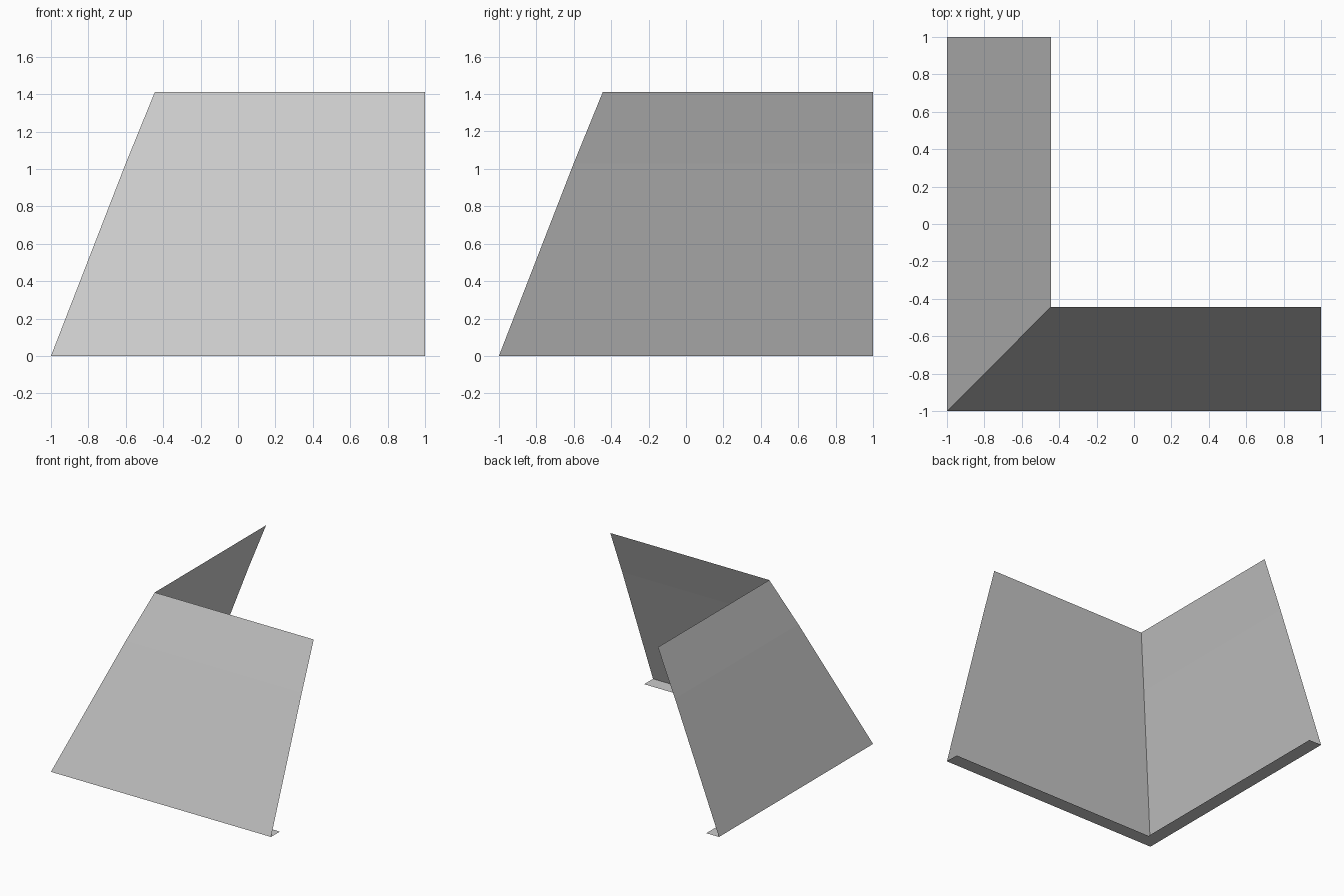
import bpy
import bmesh

cube = bpy.data.objects.get("Cube")
if cube:
    bpy.data.objects.remove(cube, do_unlink=True)

# Single plain sheet colour
grey = bpy.data.materials.new("plain_grey")
grey.use_nodes = True
colour = (0.6, 0.6, 0.6, 1)
grey.diffuse_color = colour
grey.node_tree.nodes["Principled BSDF"].inputs["Base Color"].default_value = colour


def corner_sheet(name, profile):
    """Sweep a profile of (offset, height) points round the mitred corner."""
    bm = bmesh.new()
    rows = [[bm.verts.new(p) for p in ((1, d, z), (d, d, z), (d, 1, z))]
            for d, z in profile]
    for low, high in zip(rows, rows[1:]):
        for i in range(2):
            bm.faces.new((low[i], high[i], high[i + 1], low[i + 1]))
    mesh = bpy.data.meshes.new(name)
    bm.to_mesh(mesh)
    bm.free()
    mesh.materials.append(grey)
    obj = bpy.data.objects.new(name, mesh)
    bpy.context.collection.objects.link(obj)
    return obj


# Leaning walls with a slight bend near the top
corner_sheet("sloped_walls", [(-1, 0), (-0.6, 1.03), (-0.445, 1.41)])

# Narrow flat lip turned inward along the foot
corner_sheet("bottom_flange", [(-0.885, 0), (-1, 0)])
